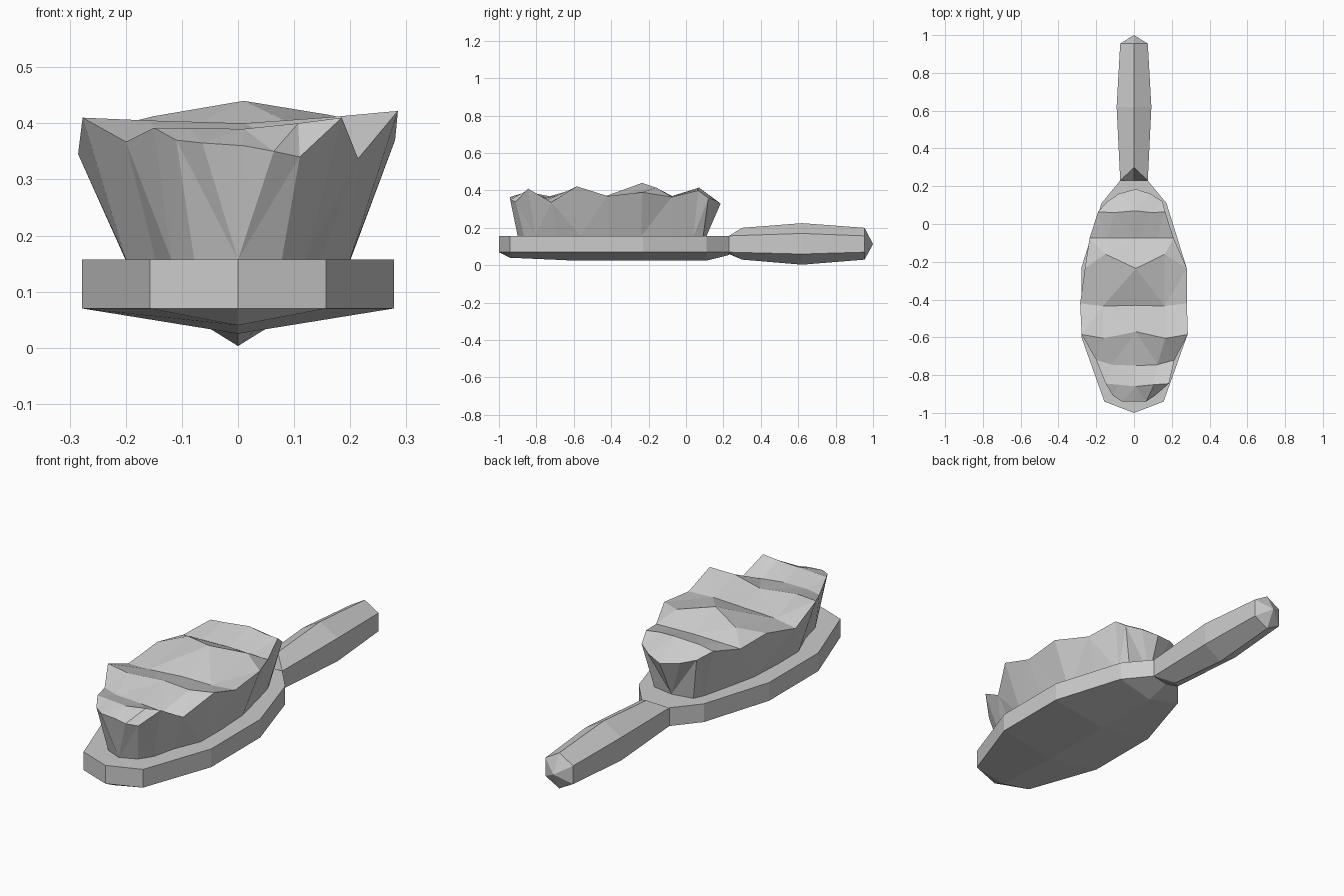
import bpy, bmesh

cube = bpy.data.objects.get("Cube")
if cube:
    bpy.data.objects.remove(cube, do_unlink=True)

grey = bpy.data.materials.new("plain_grey")
grey.use_nodes = True
colour = (0.6, 0.6, 0.6, 1)
grey.diffuse_color = colour
grey.node_tree.nodes["Principled BSDF"].inputs["Base Color"].default_value = colour


def finish(name, bm):
    """Turn the finished bmesh into a named, flat shaded object."""
    bmesh.ops.recalc_face_normals(bm, faces=bm.faces[:])
    mesh = bpy.data.meshes.new(name)
    bm.to_mesh(mesh)
    bm.free()
    mesh.materials.append(grey)
    bpy.context.collection.objects.link(bpy.data.objects.new(name, mesh))


def loft(bm, sections, closed=False):
    """Skin neighbouring sections with quads."""
    rings = [[bm.verts.new(point) for point in section] for section in sections]
    for near, far in zip(rings, rings[1:]):
        count = len(near)
        for i in range(count if closed else count - 1):
            j = (i + 1) % count
            bm.faces.new((near[i], near[j], far[j], far[i]))
    return rings


def fan(bm, ring, apex, closed=False):
    """Join a ring to a single point with triangles."""
    tip = bm.verts.new(apex)
    following = ring[1:] + ring[:1] if closed else ring[1:]
    for first, second in zip(ring, following):
        bm.faces.new((first, second, tip))


# Paddle: half width, y and keel height of each station
TOP, RIM = 0.157, 0.07
paddle = [(0.157, -0.94, 0.04), (0.278, -0.6, 0.025), (0.278, -0.23, 0.025),
          (0.172, 0.11, 0.025), (0.073, 0.23, 0.055)]
bm = bmesh.new()
rings = loft(bm, [[(-width, y, TOP), (width, y, TOP), (width, y, RIM),
                   (0, y, keel), (-width, y, RIM)]
                  for width, y, keel in paddle], closed=True)
nose_top = bm.verts.new((0, -1, TOP))
nose_low = bm.verts.new((0, -1, RIM))
top_left, top_right, low_right, keel, low_left = rings[0]
for corners in ((top_left, top_right, nose_top),
                (top_right, low_right, nose_low, nose_top),
                (low_left, top_left, nose_top, nose_low),
                (low_right, keel, nose_low),
                (keel, low_left, nose_low)):
    bm.faces.new(corners)
finish("paddle", bm)

# Handle: hexagonal bar, swelling in the middle, with a pointed end
handle = [(0.073, 0.23, 0.3, 0), (0.092, 0.62, 0.62, 1), (0.073, 0.955, 0.955, 0)]
bm = bmesh.new()
sections = []
for width, y, ridge_y, swell in handle:
    upper, lower = TOP + 0.013 * swell, RIM - 0.01 * swell
    ridge, keel = 0.2 + 0.025 * swell, 0.03 - 0.027 * swell
    sections.append([(0, ridge_y, ridge), (width, y, upper), (width, y, lower),
                     (0, ridge_y, keel), (-width, y, lower), (-width, y, upper)])
rings = loft(bm, sections, closed=True)
fan(bm, rings[-1], (0, 1, 0.113), closed=True)
fan(bm, rings[0], (0, 0.23, 0.06), closed=True)
finish("handle", bm)

# Bristles, row by row: left x and z, side y, inner y, middle y and z, right x and z
rows = [
    (-0.11, 0.37, -0.91, -0.94, -0.94, 0.36, 0.11, 0.34),
    (-0.15, 0.392, -0.845, -0.85, -0.86, 0.39, 0.185, 0.41),
    (-0.2, 0.367, -0.72, -0.745, -0.75, 0.36, 0.214, 0.337),
    (-0.277, 0.41, -0.585, -0.605, -0.57, 0.4, 0.285, 0.422),
    (-0.285, 0.345, -0.42, -0.435, -0.43, 0.365, 0.28, 0.37),
    (-0.26, 0.385, -0.235, -0.16, -0.235, 0.44, 0.28, 0.39),
    (-0.235, 0.365, -0.075, -0.075, -0.075, 0.37, 0.21, 0.365),
    (-0.19, 0.395, 0.065, 0.06, 0.07, 0.415, 0.165, 0.4),
    (-0.14, 0.36, 0.12, 0.16, 0.185, 0.33, 0.15, 0.36),
]
bm = bmesh.new()
sections = []
for left_x, left_z, side_y, inner_y, mid_y, mid_z, right_x, right_z in rows:
    # The tuft tapers inwards to a smaller footprint on the paddle
    foot_width = 0.355 * (right_x - left_x)
    foot_y = 0.93 * side_y - 0.02
    sections.append([
        (-foot_width, foot_y, TOP),
        (left_x, side_y, left_z),
        (left_x * 0.58, inner_y, (left_z + mid_z) / 2),
        (0.01, mid_y, mid_z),
        (right_x * 0.58, inner_y, (right_z + mid_z) / 2),
        (right_x, side_y, right_z),
        (foot_width, foot_y, TOP),
    ])
rings = loft(bm, sections)
fan(bm, rings[0], (0, -0.9, TOP))
fan(bm, rings[-1], (0, 0.11, TOP))
bmesh.ops.triangulate(bm, faces=bm.faces[:], quad_method='SHORT_EDGE')
finish("bristles", bm)
